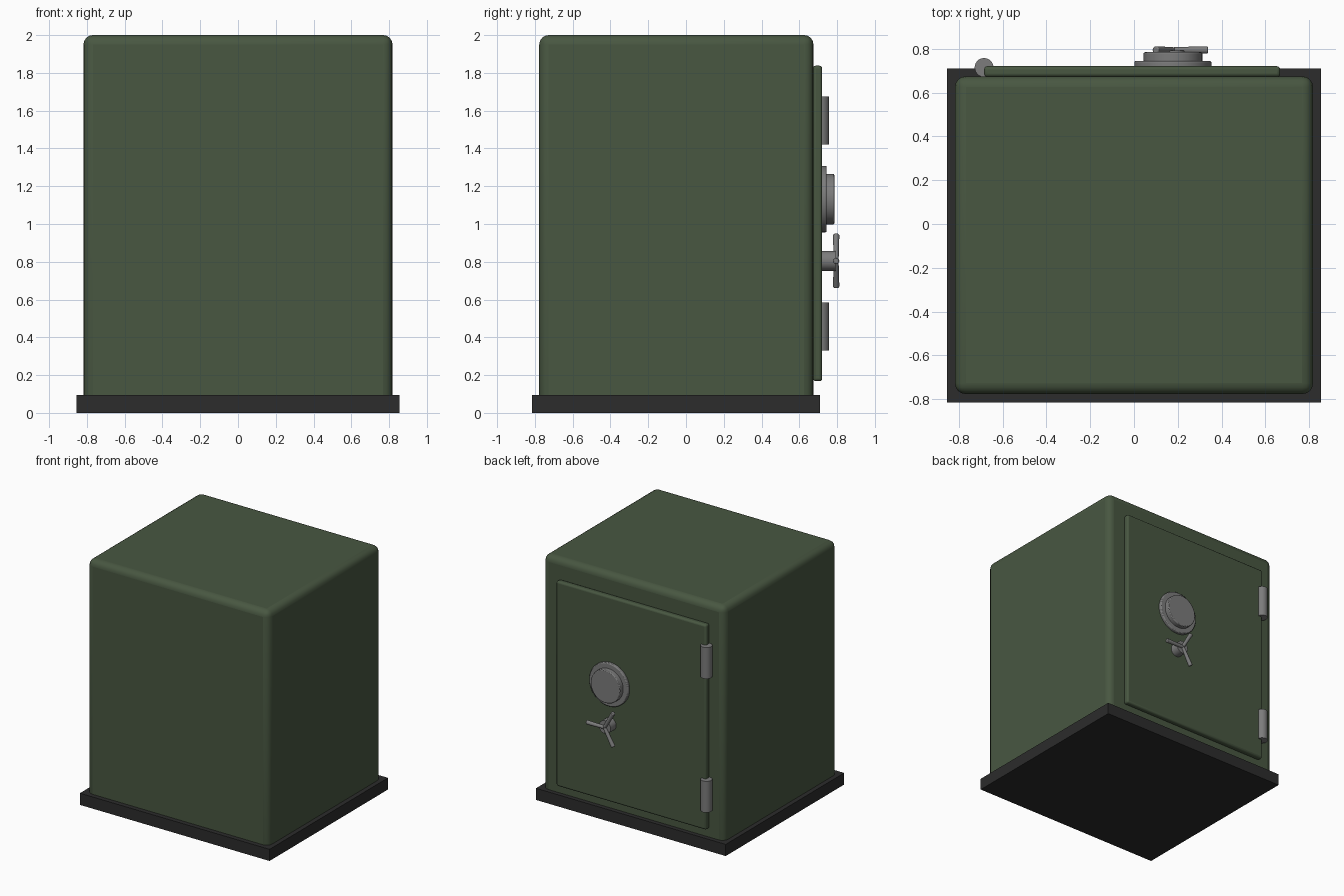
import bpy
import bmesh
import math
from mathutils import Matrix, Vector

cube = bpy.data.objects.get("Cube")
if cube:
    bpy.data.objects.remove(cube, do_unlink=True)


def material(name, rgb):
    mat = bpy.data.materials.new(name)
    mat.use_nodes = True
    mat.diffuse_color = (*rgb, 1)
    mat.node_tree.nodes["Principled BSDF"].inputs["Base Color"].default_value = (*rgb, 1)
    return mat


green = material("dark green paint", (0.065, 0.095, 0.053))
black = material("black plinth", (0.025, 0.025, 0.025))
steel = material("grey steel", (0.2, 0.2, 0.2))


def finish(name, bm, mat, bevel=0, segments=3, smooth=True):
    mesh = bpy.data.meshes.new(name)
    bm.to_mesh(mesh)
    bm.free()
    mesh.materials.append(mat)
    obj = bpy.data.objects.new(name, mesh)
    bpy.context.collection.objects.link(obj)
    bpy.ops.object.select_all(action="DESELECT")
    obj.select_set(True)
    bpy.context.view_layer.objects.active = obj
    if bevel:
        mod = obj.modifiers.new("rounded edges", "BEVEL")
        mod.width = bevel
        mod.segments = segments
        mod.limit_method = "ANGLE"
    if smooth:
        bpy.ops.object.shade_smooth_by_angle(angle=math.radians(40))
    return obj


def box(name, low, high, mat, bevel=0, segments=3):
    low, high = Vector(low), Vector(high)
    bm = bmesh.new()
    matrix = Matrix.Translation((low + high) / 2) @ Matrix.Diagonal((*(high - low), 1))
    bmesh.ops.create_cube(bm, size=1, matrix=matrix)
    return finish(name, bm, mat, bevel, segments, smooth=bevel > 0)


def rod(name, start, end, r1, r2, mat, bevel=0, sides=32):
    start, end = Vector(start), Vector(end)
    axis = end - start
    turn = axis.to_track_quat("Z", "Y").to_matrix().to_4x4()
    bm = bmesh.new()
    bmesh.ops.create_cone(bm, cap_ends=True, segments=sides, radius1=r1, radius2=r2,
                          depth=axis.length,
                          matrix=Matrix.Translation((start + end) / 2) @ turn)
    return finish(name, bm, mat, bevel, 2)


# Cabinet on its plinth
box("plinth", (-0.855, -0.815, 0), (0.855, 0.71, 0.095), black)
box("cabinet", (-0.818, -0.777, 0.005), (0.818, 0.675, 2), green, 0.05, 4)

# Door with two barrel hinges
box("door", (-0.685, 0.672, 0.168), (0.668, 0.721, 1.838), green, 0.015)
for label, z in (("lower", 0.33), ("upper", 1.42)):
    rod(label + "_hinge", (-0.685, 0.715, z), (-0.685, 0.715, z + 0.255),
        0.043, 0.043, steel)

# Combination dial
dial_x, dial_z = 0.178, 1.132
rod("dial_ring", (dial_x, 0.715, dial_z), (dial_x, 0.745, dial_z), 0.176, 0.176, steel, 0.007, 48)
rod("dial_knob", (dial_x, 0.74, dial_z), (dial_x, 0.785, dial_z), 0.134, 0.134, steel, 0.006, 48)

# Three-spoke handle
hub_z, spoke_y = 0.805, 0.795
rod("handle_hub", (dial_x, 0.715, hub_z), (dial_x, 0.792, hub_z), 0.053, 0.053, steel)
for i in range(3):
    angle = math.tau * i / 3
    tip = (dial_x + 0.16 * math.cos(angle), spoke_y, hub_z + 0.16 * math.sin(angle))
    rod(f"handle_spoke_{i + 1}", (dial_x, spoke_y, hub_z), tip, 0.013, 0.017, steel, 0.005, 16)
